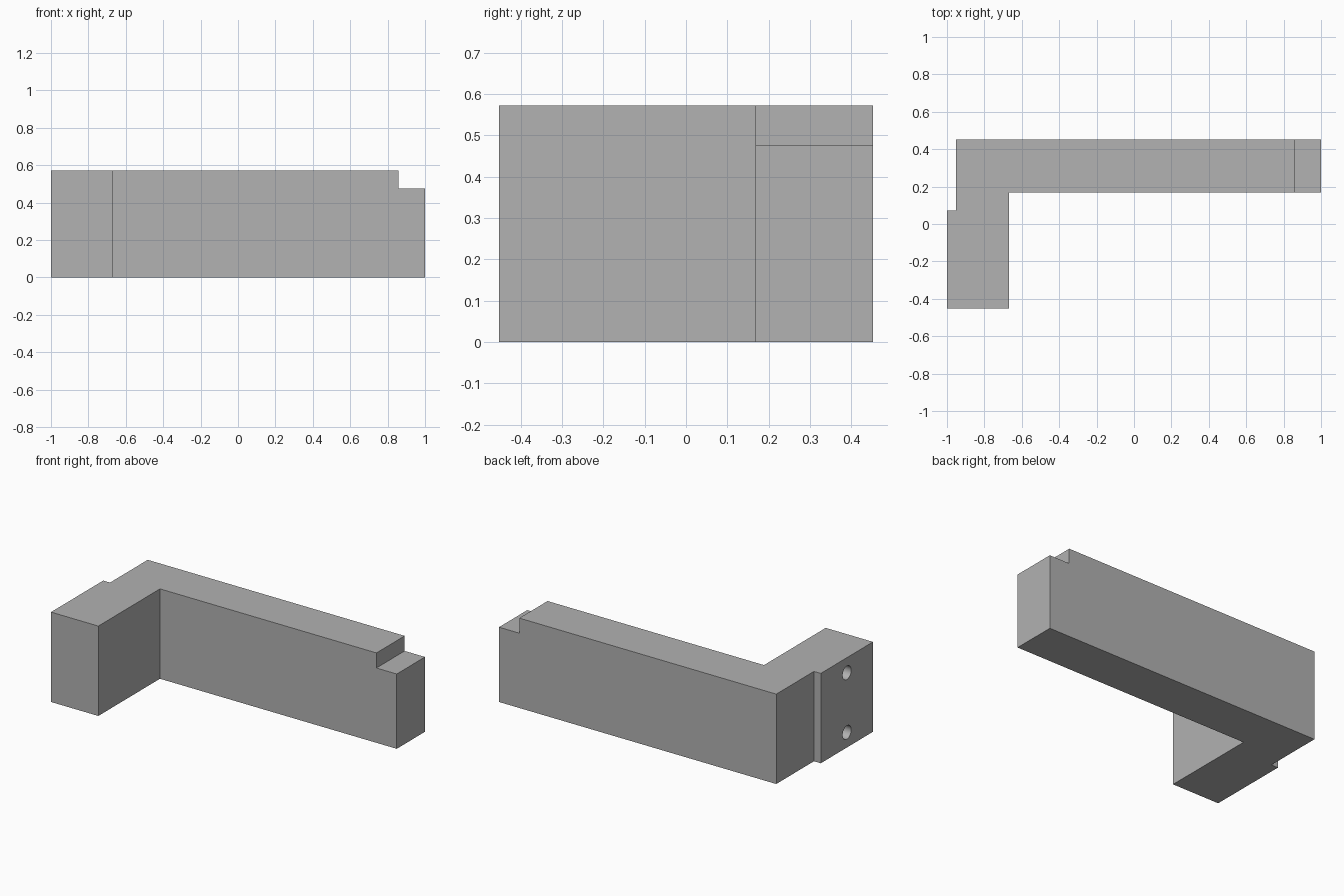
import bpy, bmesh, math
from mathutils import Matrix

if "Cube" in bpy.data.objects:
    bpy.data.objects.remove(bpy.data.objects["Cube"], do_unlink=True)

HEIGHT, SHELF = 0.572, 0.476

grey = bpy.data.materials.new("plain grey")
grey.use_nodes = True
grey.diffuse_color = (0.445, 0.445, 0.445, 1)
grey.node_tree.nodes["Principled BSDF"].inputs["Base Color"].default_value = grey.diffuse_color


def add_object(name, bm):
    bmesh.ops.recalc_face_normals(bm, faces=bm.faces)
    mesh = bpy.data.meshes.new(name)
    bm.to_mesh(mesh)
    bm.free()
    mesh.materials.append(grey)
    obj = bpy.data.objects.new(name, mesh)
    bpy.context.collection.objects.link(obj)
    return obj


def cut(target, cutter):
    cutter.hide_render = True
    mod = target.modifiers.new(cutter.name, 'BOOLEAN')
    mod.operation, mod.solver, mod.object = 'DIFFERENCE', 'EXACT', cutter
    bpy.context.view_layer.objects.active = target
    bpy.ops.object.modifier_apply(modifier=mod.name)
    bpy.data.objects.remove(cutter, do_unlink=True)


# L-shaped bracket, with a shallow step on the outer side of the short arm
outline = [(-1, -0.452), (-0.667, -0.452), (-0.667, 0.168), (1, 0.168),
           (1, 0.452), (-0.952, 0.452), (-0.952, 0.073), (-1, 0.073)]
bm = bmesh.new()
base = bm.faces.new([bm.verts.new((x, y, 0)) for x, y in outline])
top = bmesh.ops.extrude_face_region(bm, geom=[base])["geom"]
bmesh.ops.translate(bm, vec=(0, 0, HEIGHT),
                    verts=[v for v in top if isinstance(v, bmesh.types.BMVert)])
bracket = add_object("bracket", bm)

# Rebate across the top of the long arm's end
bm = bmesh.new()
bmesh.ops.create_cube(bm, size=1, matrix=Matrix.Translation((1.107, 0.3, SHELF + 0.25))
                      @ Matrix.Diagonal((0.5, 1, 0.5, 1)))
cut(bracket, add_object("rebate_cutter", bm))

# Two blind screw holes in the outer side of the short arm
for z in (HEIGHT - SHELF, SHELF):
    bm = bmesh.new()
    bmesh.ops.create_cone(bm, cap_ends=True, segments=32, radius1=0.043, radius2=0.043, depth=0.4,
                          matrix=Matrix.Translation((-1, -0.19, z)) @ Matrix.Rotation(math.pi / 2, 4, 'Y'))
    cut(bracket, add_object("hole_cutter", bm))

bpy.ops.object.select_all(action='DESELECT')
bracket.select_set(True)
bpy.context.view_layer.objects.active = bracket
bpy.ops.object.shade_smooth_by_angle(angle=math.radians(30))
